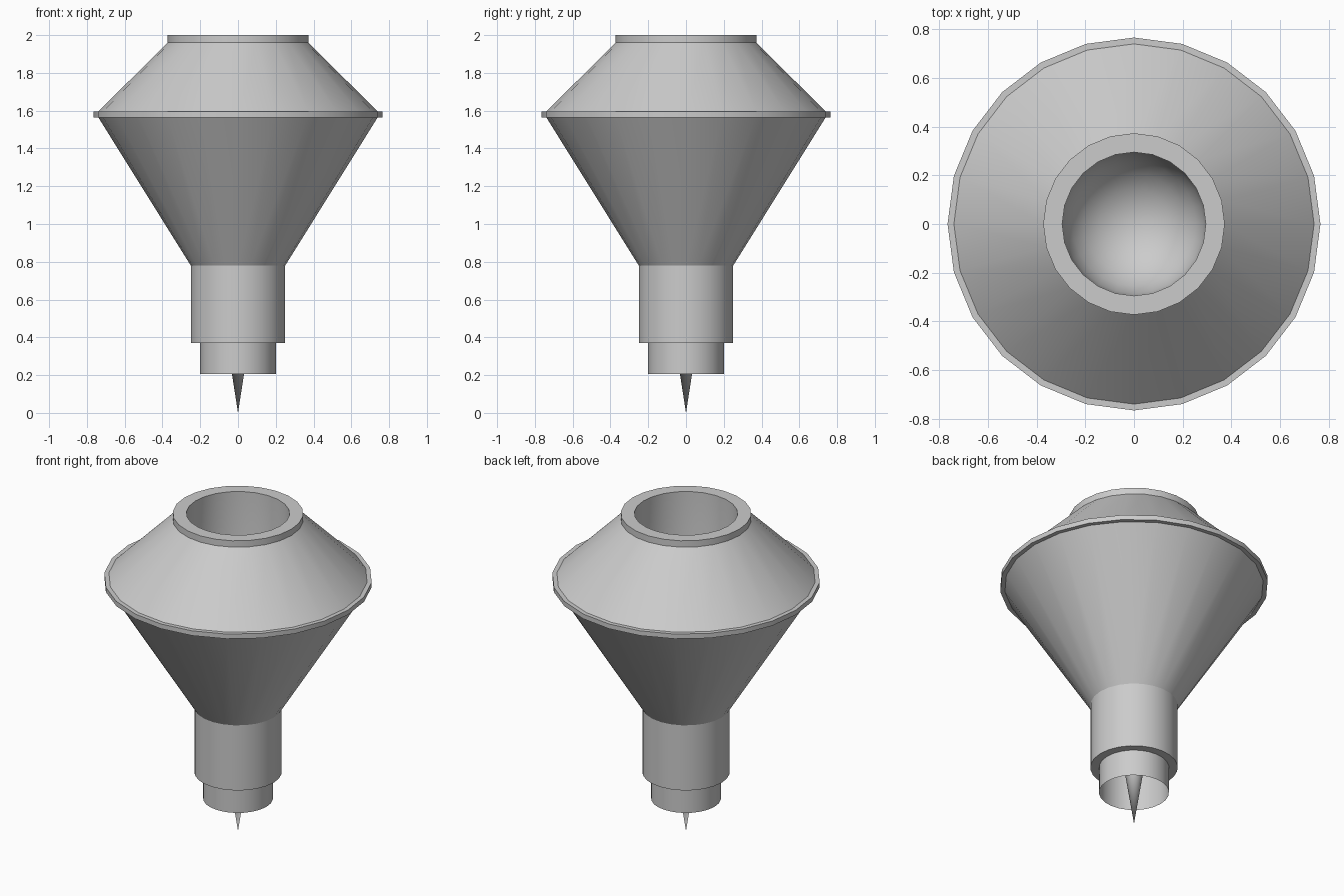
import bpy, bmesh, math

if "Cube" in bpy.data.objects:
    bpy.data.objects.remove(bpy.data.objects["Cube"])

SIDES = 24


def lathe(name, profile, closed=False):
    """Revolve (radius, z) points around the z axis."""
    bm = bmesh.new()
    rings = []
    for r, z in profile:
        if r == 0:
            rings.append([bm.verts.new((0, 0, z))] * SIDES)
        else:
            rings.append([bm.verts.new((r * math.cos(i * math.tau / SIDES),
                                        r * math.sin(i * math.tau / SIDES), z))
                          for i in range(SIDES)])
    pairs = list(zip(rings, rings[1:]))
    if closed:
        pairs.append((rings[-1], rings[0]))
    for a, b in pairs:
        for i in range(SIDES):
            j = (i + 1) % SIDES
            bm.faces.new(list(dict.fromkeys((a[i], a[j], b[j], b[i]))))
    bmesh.ops.recalc_face_normals(bm, faces=bm.faces)
    mesh = bpy.data.meshes.new(name)
    bm.to_mesh(mesh)
    bm.free()
    ob = bpy.data.objects.new(name, mesh)
    bpy.context.collection.objects.link(ob)
    bpy.ops.object.select_all(action='DESELECT')
    ob.select_set(True)
    bpy.context.view_layer.objects.active = ob
    bpy.ops.object.shade_smooth_by_angle(angle=math.radians(25))
    return ob


# Rounded floor of the hollow seen through the top opening
bowl = [(0.295 * math.cos(math.radians(a)), 1.6 - 0.295 * math.sin(math.radians(a)))
        for a in (0, 15, 30, 45, 60, 75)] + [(0, 1.305)]

# Body: stepped stem, lower cone, flange, upper cone, collar and hollow
lathe("body", [(0.2, 0.37), (0.25, 0.37), (0.25, 0.78), (0.74, 1.565),
               (0.766, 1.565), (0.766, 1.595), (0.74, 1.595),
               (0.373, 1.96), (0.373, 2.0), (0.295, 2.0)] + bowl)

# Open sleeve below the stem, closed at its top inside
lathe("sleeve", [(0.2, 0.205), (0.2, 0.45), (0, 0.45)])

# Pointed tip, rooted inside the sleeve
lathe("tip", [(0, 0.0), (0.07, 0.45)])
